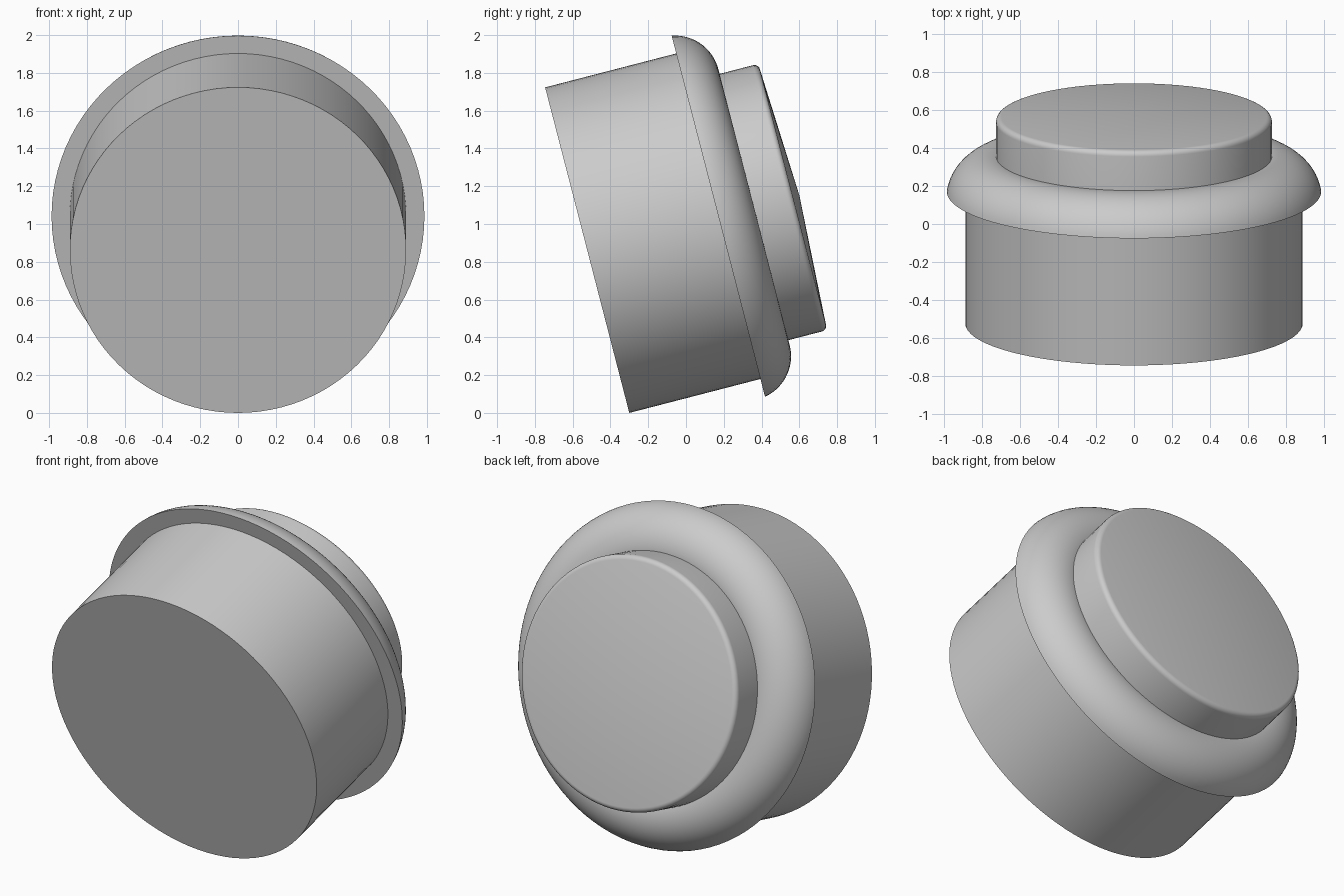
import bpy, bmesh, math
from mathutils import Matrix, Vector

default = bpy.data.objects.get("Cube")
if default:
    bpy.data.objects.remove(default, do_unlink=True)

SEGMENTS = 96
TILT = math.radians(14.5)
BODY_R, FLANGE_R, CAP_R = 0.89, 0.987, 0.728
BODY_H, CREST_H, RIM_H, APEX_H = 0.717, 0.912, 1.125, 1.16

# Single plain grey finish
grey = bpy.data.materials.new("plain grey")
grey.use_nodes = True
colour = (0.6, 0.6, 0.6, 1)
grey.diffuse_color = colour
grey.node_tree.nodes["Principled BSDF"].inputs["Base Color"].default_value = colour

# The button axis points backwards and slightly upwards
PLACE = (Matrix.Translation((0, -0.523, BODY_R * math.cos(TILT)))
         @ Matrix.Rotation(TILT - math.pi / 2, 4, 'X'))


def arc(cr, ch, radius, start, end, steps):
    """Points (radius, height) along a circular arc, angles in degrees."""
    angles = [math.radians(start + (end - start) * i / steps) for i in range(steps + 1)]
    return [(cr + radius * math.cos(a), ch + radius * math.sin(a)) for a in angles]


def lathe(name, profile):
    """Spin a (radius, height) profile about the button axis."""
    bm = bmesh.new()
    verts = [bm.verts.new((r, 0, h)) for r, h in profile]
    edges = [bm.edges.new(pair) for pair in zip(verts, verts[1:])]
    bmesh.ops.spin(bm, geom=verts + edges, cent=(0, 0, 0), axis=(0, 0, 1),
                   angle=math.tau, steps=SEGMENTS, use_merge=True)
    bmesh.ops.remove_doubles(bm, verts=bm.verts, dist=1e-5)
    bmesh.ops.recalc_face_normals(bm, faces=bm.faces)
    mesh = bpy.data.meshes.new(name)
    bm.to_mesh(mesh)
    bm.free()
    mesh.materials.append(grey)
    obj = bpy.data.objects.new(name, mesh)
    bpy.context.collection.objects.link(obj)
    obj.matrix_world = PLACE
    bpy.ops.object.select_all(action='DESELECT')
    obj.select_set(True)
    bpy.context.view_layer.objects.active = obj
    bpy.ops.object.shade_smooth_by_angle(angle=math.radians(35))
    return obj


# Cylindrical housing with a flat front
lathe("housing", [(0, 0), (BODY_R, 0), (BODY_R, BODY_H), (0, BODY_H)])

# Rounded collar with a flat underside
tube = 0.237
collar = arc(FLANGE_R - tube + 0.004, CREST_H - tube, tube, 10, 95, 16)
lathe("collar", [(CAP_R - 0.05, BODY_H), (FLANGE_R, BODY_H)] + collar[1:]
      + [(CAP_R - 0.05, CREST_H - 0.01), (CAP_R - 0.05, BODY_H)])

# Push cap with a softened rim and a very shallow conical face
fillet = 0.03
lathe("push_cap", [(0, BODY_H), (CAP_R, BODY_H)]
      + arc(CAP_R - fillet, RIM_H - fillet, fillet, 0, 87, 6) + [(0, APEX_H)])
